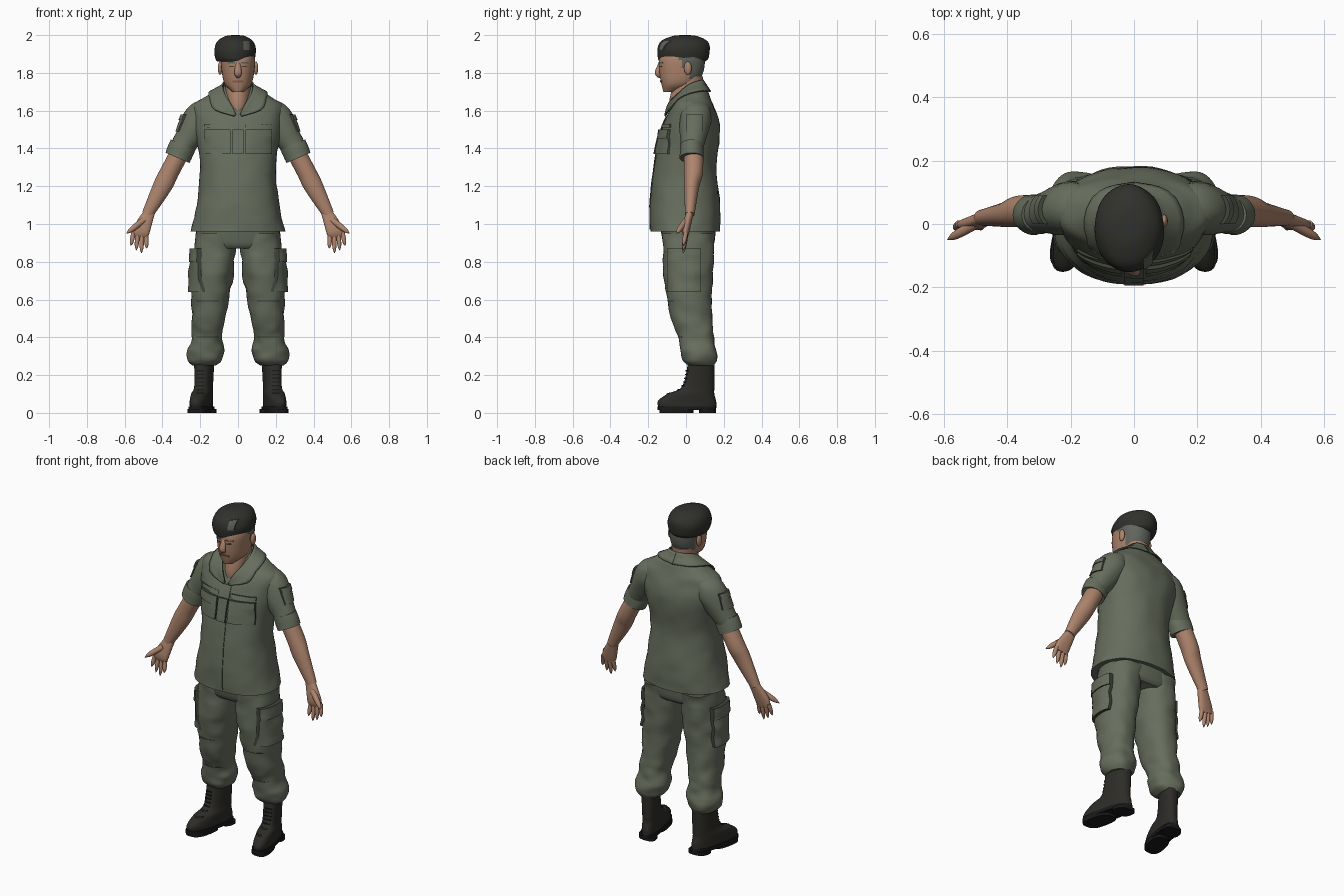
import bpy, bmesh, math
from mathutils import Vector, noise
from mathutils.bvhtree import BVHTree

if "Cube" in bpy.data.objects:
    bpy.data.objects.remove(bpy.data.objects["Cube"])


def material(name, red, green, blue):
    m = bpy.data.materials.new(name)
    m.use_nodes = True
    m.diffuse_color = (red, green, blue, 1)
    bsdf = next(n for n in m.node_tree.nodes if n.type == 'BSDF_PRINCIPLED')
    bsdf.inputs["Base Color"].default_value = m.diffuse_color
    bsdf.inputs["Roughness"].default_value = .8
    return m


CLOTH = material("olive_cloth", .135, .155, .11)
SEAM = material("dark_seam", .05, .06, .04)
SKIN = material("skin", .42, .23, .15)
LIPS = material("lips", .28, .12, .09)
HAIR = material("grey_hair", .12, .13, .11)
BERET = material("beret_felt", .03, .03, .025)
BADGE = material("badge_metal", .1, .12, .1)
BOOT = material("boot_leather", .026, .025, .02)
SOLE = material("boot_rubber", .01, .01, .01)


def finish(name, bm, materials, mirror=False):
    mesh = bpy.data.meshes.new(name)
    bm.to_mesh(mesh)
    bm.free()
    for m in materials:
        mesh.materials.append(m)
    for polygon in mesh.polygons:
        polygon.use_smooth = True
    mesh.set_sharp_from_angle(angle=math.radians(45))
    ob = bpy.data.objects.new(name, mesh)
    bpy.context.collection.objects.link(ob)
    if mirror:
        modifier = ob.modifiers.new("mirror", 'MIRROR')
        modifier.use_mirror_merge = False
    return ob


def smooth_rows(rows, steps):
    """Pass a smooth curve through the given rows of numbers."""
    r = [Vector(row) for row in (rows[0], *rows, rows[-1])]
    out = []
    for a, b, c, d in zip(r, r[1:], r[2:], r[3:]):
        for i in range(steps):
            t = i / steps
            out.append(b + ((c - a) * t + (a * 2 - b * 5 + c * 4 - d) * t ** 2
                            + (b * 3 - a - c * 3 + d) * t ** 3) / 2)
    return out + [r[-1]]


def tube(name, rows, materials, mirror=False, level=False, power=2, sides=32,
         steps=5, fold=0, shear=0, rule=None):
    """Loft through rows of x, y, z, half width, half depth."""
    rows = smooth_rows(rows, steps)
    bm = bmesh.new()
    rings = []
    for i, row in enumerate(rows):
        centre, width, depth = row[:3], row[3], row[4]
        along = Vector((0, 0, 1))
        if not level:
            before, after = rows[max(i - 1, 0)], rows[min(i + 1, len(rows) - 1)]
            along = (Vector(after[:3]) - Vector(before[:3])).normalized()
        across = Vector((0, 1, 0)).cross(along).normalized()
        through = along.cross(across)
        ring = []
        for k in range(sides):
            turn = 2 * math.pi * k / sides
            c, s = math.cos(turn), math.sin(turn)
            offset = (across * width * math.copysign(abs(c) ** (2 / power), c)
                      + through * depth * math.copysign(abs(s) ** (2 / power), s))
            p = Vector(centre) + offset
            p += offset.normalized() * fold * noise.noise(Vector((p.x, p.y, p.z * 1.5)) * 12)
            p.x -= p.y * shear
            ring.append(bm.verts.new(p))
        rings.append(ring)
    for low, high in zip(rings, rings[1:]):
        for k in range(sides):
            j = (k + 1) % sides
            bm.faces.new((low[k], low[j], high[j], high[k]))
    bm.faces.new(rings[0])
    bm.faces.new(rings[-1])
    bmesh.ops.recalc_face_normals(bm, faces=bm.faces[:])
    if rule:
        for face in bm.faces:
            face.material_index = rule(face.calc_center_median())
    return finish(name, bm, materials, mirror)


def stack(name, rows, materials, x=0, lean=0, **options):
    """Loft through level rows of z, half width, front y, back y."""
    full = [(x + lean * z, (front + back) / 2, z, width, (back - front) / 2)
            for z, width, front, back in rows]
    return tube(name, full, materials, level=True, **options)


def tree_of(ob):
    return BVHTree.FromPolygons([v.co for v in ob.data.vertices],
                                [p.vertices for p in ob.data.polygons])


def patch(name, tree, view, u0, u1, v0, v1, thick, mat, border=.004, mirror=True, n=12):
    """A raised panel that follows the surface under it."""
    into = Vector((0, 1, 0)) if view == "front" else Vector((-1, 0, 0))
    bm = bmesh.new()
    grid = {}
    for i in range(n + 1):
        for j in range(n + 1):
            u, v = u0 + (u1 - u0) * i / n, v0 + (v1 - v0) * j / n
            start = Vector((u, -1, v)) if view == "front" else Vector((1, u, v))
            hit = tree.ray_cast(start, into)[0]
            if hit:
                grid[i, j] = bm.verts.new(hit - into * thick)
    for i, j in grid:
        keys = ((i, j), (i + 1, j), (i + 1, j + 1), (i, j + 1))
        if all(key in grid for key in keys):
            bm.faces.new([grid[key] for key in keys])
    if border:
        ring = bmesh.ops.inset_region(bm, faces=bm.faces[:], thickness=border,
                                      use_boundary=True, use_even_offset=True)
        for face in ring["faces"]:
            face.material_index = 1
    rim = bmesh.ops.extrude_edge_only(bm, edges=[e for e in bm.edges if e.is_boundary])
    for part in rim["geom"]:
        if isinstance(part, bmesh.types.BMVert):
            part.co += into * (thick + .005)
        elif isinstance(part, bmesh.types.BMFace):
            part.material_index = 1 if border else 0
    return finish(name, bm, [mat, SEAM], mirror)


# Shirt body, sleeves and rolled cuffs
shirt = stack("shirt", [(.96, .25, -.19, .18), (1.1, .22, -.19, .18), (1.3, .2, -.17, .16),
                        (1.5, .23, -.13, .18), (1.62, .24, -.08, .15), (1.67, .18, -.05, .13),
                        (1.73, .08, 0, .1)], [CLOTH], power=2.3, sides=64, fold=.006)
sleeves = tube("sleeves", [(.15, .05, 1.63, .05, .06), (.2, .05, 1.56, .085, .085),
                           (.3, .03, 1.4, .06, .06)], [CLOTH], mirror=True, fold=.006)
tube("rolled_cuffs", [(.29, .03, 1.42, .07, .06), (.32, .03, 1.35, .07, .065)], [CLOTH],
     mirror=True, fold=.005)

# Shirt front and sleeve details
body, arm = tree_of(shirt), tree_of(sleeves)
patch("button_placket", body, "front", -.03, .03, .97, 1.57, .004, CLOTH, .002, False, 24)
patch("rank_tab", body, "front", -.03, .03, 1.37, 1.5, .014, CLOTH, mirror=False)
patch("chest_pockets", body, "front", .04, .18, 1.37, 1.5, .009, CLOTH)
patch("chest_pocket_flaps", body, "front", .04, .18, 1.45, 1.5, .015, CLOTH)
patch("name_strips", body, "front", .04, .18, 1.51, 1.53, .008, CLOTH, .003)
patch("sleeve_pockets", arm, "side", 0, .09, 1.49, 1.58, .008, CLOTH)
patch("sleeve_pocket_flaps", arm, "side", 0, .09, 1.55, 1.58, .013, CLOTH)

# Open collar, laid over the shirt: rows of inner edge and outer edge
bm = bmesh.new()
lines = []
for row in smooth_rows([(0, .09, 1.76, 0, .13, 1.7), (.05, .08, 1.76, .08, .11, 1.7),
                        (.08, .02, 1.74, .13, .05, 1.67), (.07, -.04, 1.69, .14, -.02, 1.64),
                        (.04, -.09, 1.64, .12, -.08, 1.6), (.01, -.11, 1.58, .02, -.11, 1.57)], 3):
    line = []
    for k in range(6):
        p = Vector(row[:3]).lerp(Vector(row[3:]), k / 5)
        hit, normal = body.find_nearest(p)[:2]
        if (p - hit).dot(normal) < .008:
            p = hit + normal * .008
        line.append(bm.verts.new(p))
    lines.append(line)
for a, b in zip(lines, lines[1:]):
    for k in range(5):
        bm.faces.new((a[k], a[k + 1], b[k + 1], b[k]))
bmesh.ops.recalc_face_normals(bm, faces=bm.faces[:])
collar = finish("collar", bm, [CLOTH, SEAM], mirror=True)
solid = collar.modifiers.new("thickness", 'SOLIDIFY')
solid.thickness, solid.offset, solid.material_offset_rim = .009, 0, 1

# Trousers with cargo pockets and knee seams
stack("trouser_seat", [(.87, .2, -.1, .13), (.9, .22, -.12, .15), (1, .22, -.14, .16)],
      [CLOTH], power=2.4, sides=48)
legs = stack("trouser_legs", [(.95, .11, -.12, .16), (.75, .11, -.12, .14), (.5, .09, -.08, .14),
                              (.4, .08, -.04, .15), (.33, .1, -.03, .16), (.28, .09, -.02, .16),
                              (.25, .06, .01, .15)], [CLOTH], x=.2, lean=-.09, mirror=True,
             power=2.2, sides=40, steps=8, fold=.01)
leg = tree_of(legs)
patch("cargo_pockets", leg, "side", -.1, .08, .64, .85, .018, CLOTH)
patch("cargo_pocket_flaps", leg, "side", -.1, .08, .8, .87, .025, CLOTH)
for z in (.4, .59):
    patch("knee_seams", leg, "front", .1, .22, z, z + .004, .002, SEAM, border=0)

# Boots with soles, heels and laces, toes turned out
boots = stack("boots", [(.02, .05, -.14, .16), (.06, .05, -.15, .16), (.1, .05, -.1, .15),
                        (.14, .045, -.02, .15), (.26, .05, .01, .15)], [BOOT], x=.195,
              mirror=True, power=2.4, shear=.2)
for name, bottom, front, back in (("boot_welts", .015, -.15, .16),
                                  ("boot_front_soles", 0, -.14, .04),
                                  ("boot_heels", 0, .07, .16)):
    stack(name, [(z, .055, front, back) for z in (bottom, bottom + .02)], [SOLE], x=.195,
          mirror=True, power=2.8, steps=1, shear=.2)
boot = tree_of(boots)
for k in range(7):
    z = .1 + k * .02
    patch("laces", boot, "front", .18, .22, z, z + .007, .006, SOLE, border=0, n=4)

# Arms and hands
tube("forearms", [(.28, .04, 1.43, .05, .05), (.36, .04, 1.28, .05, .05),
                  (.4, .03, 1.2, .05, .04), (.48, .02, 1.05, .03, .025)], [SKIN], mirror=True)
tube("palms", [(.47, .02, 1.06, .03, .02), (.51, 0, .97, .045, .02), (.52, 0, .93, .04, .01)],
     [SKIN], mirror=True, power=2.4)


def finger(name, base, tip, radius):
    rows = []
    for k in range(7):
        r = radius * (1 - (k / 6) ** 5) + .001
        rows.append((*Vector(base).lerp(Vector(tip), k / 6), r, r))
    tube(name, rows, [SKIN], mirror=True, sides=12, steps=2)


for k, length in enumerate((.07, .09, .1, .07)):
    x, z = .553 - .022 * k, .955 - .005 * k
    finger("fingers", (x, 0, z), (x + .014 - .006 * k, -.015, z - length), .011)
finger("thumbs", (.5, 0, 1.02), (.59, -.05, .95), .015)


# Neck and head, with short hair at the back and sides
def hair_rule(c):
    return int((c.y > .02 and c.z > 1.76) or (c.y > -.03 and c.z > 1.83))


stack("neck", [(1.57, .04, -.08, .06), (1.64, .06, -.09, .08), (1.78, .07, -.06, .09)], [SKIN])
head = stack("head", [(1.7, .03, -.12, -.04), (1.74, .07, -.13, .05), (1.8, .085, -.14, .09),
                      (1.88, .09, -.14, .1), (1.94, .07, -.1, .08)],
             [SKIN, HAIR], power=2.2, sides=48, steps=6, rule=hair_rule)
tube("nose", [(0, -.13, 1.86, .01, .01), (0, -.15, 1.8, .02, .015), (0, -.13, 1.78, .01, .01)],
     [SKIN], sides=20)
bm = bmesh.new()
bmesh.ops.create_uvsphere(bm, u_segments=20, v_segments=12, radius=1)
bmesh.ops.scale(bm, vec=(.012, .02, .035), verts=bm.verts)
bmesh.ops.translate(bm, vec=(.095, .01, 1.825), verts=bm.verts)
finish("ears", bm, [SKIN], mirror=True)
face = tree_of(head)
patch("eyes", face, "front", .02, .047, 1.83, 1.837, .002, SEAM, border=0)
patch("eyebrows", face, "front", .016, .056, 1.85, 1.857, .004, HAIR, border=0)
patch("mouth", face, "front", -.03, .03, 1.75, 1.76, .004, LIPS, border=0, mirror=False)

# Beret, pulled to the right, with its badge
beret = stack("beret", [(1.86, .094, -.14, .1), (1.88, .105, -.15, .12), (1.93, .11, -.15, .125),
                        (1.97, .09, -.13, .11), (1.995, .05, -.07, .06), (2, .01, -.02, .01)],
              [BERET], x=-.015, sides=48, fold=.004)
patch("beret_badge", tree_of(beret), "front", .03, .06, 1.92, 1.97, .006, BADGE, .003, False)
